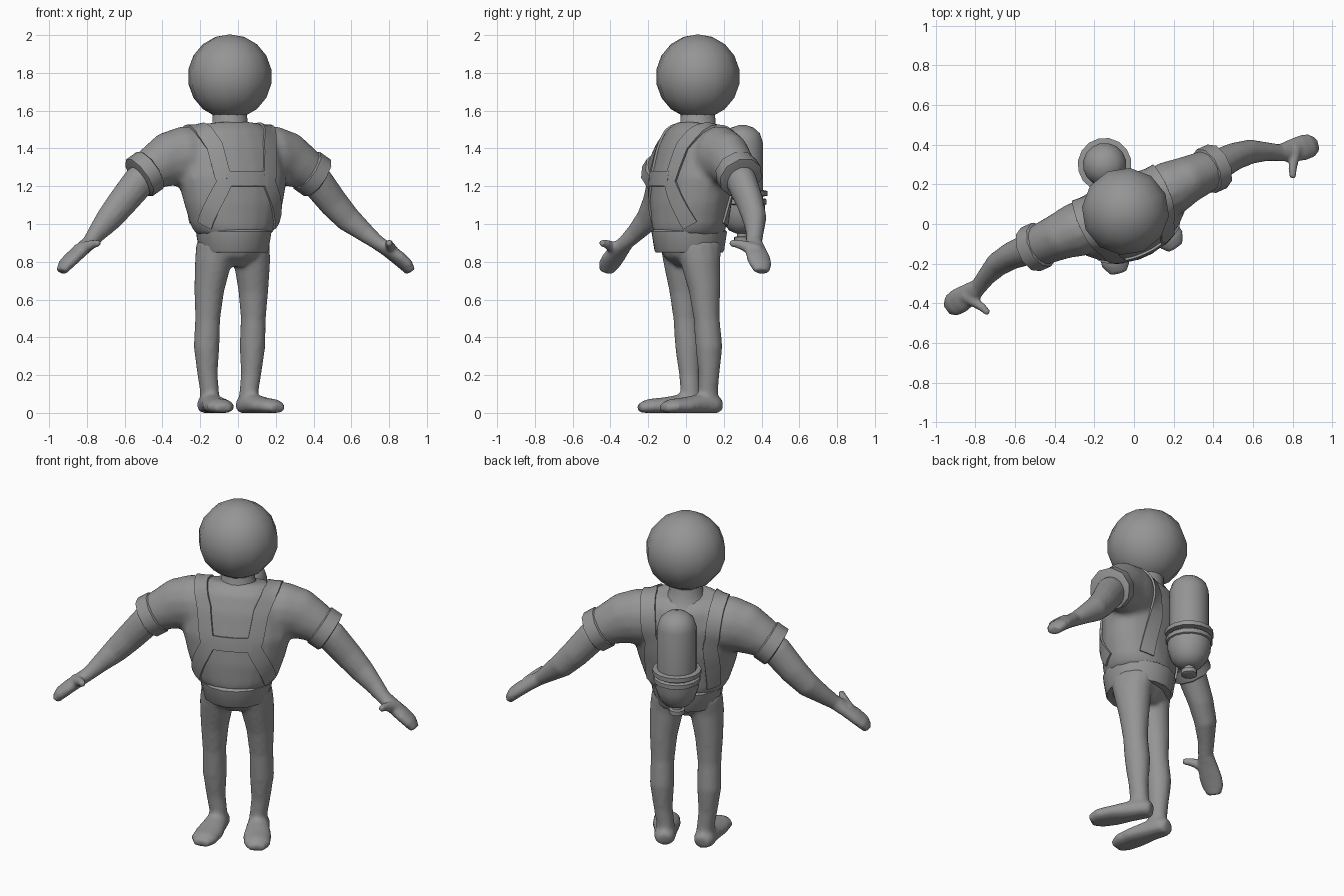
import bpy, bmesh, math
from mathutils import Vector, Matrix
from mathutils.bvhtree import BVHTree

cube = bpy.data.objects.get("Cube")
if cube:
    bpy.data.objects.remove(cube, do_unlink=True)

# The figure is modelled facing -y, then turned and shifted as a whole
FRAME = Matrix.Translation((-0.043, 0.063, 0)) @ Matrix.Rotation(math.radians(24), 4, 'Z')
Y, Z = Vector((0, 1, 0)), Vector((0, 0, 1))

grey = bpy.data.materials.new("plain_grey")
grey.use_nodes = True
grey.diffuse_color = (0.3, 0.3, 0.3, 1)
grey.node_tree.nodes["Principled BSDF"].inputs["Base Color"].default_value = (0.3, 0.3, 0.3, 1)


def add_tube(bm, sections, ref=Y, sides=14, side=1):
    """Loft ellipses (x, y, z, radius across, radius along ref); side=-1 mirrors."""
    centres = [Vector((s[0] * side, s[1], s[2])) for s in sections]
    rings = []
    for i, (c, s) in enumerate(zip(centres, sections)):
        axis = (centres[min(i + 1, len(centres) - 1)] - centres[max(i - 1, 0)]).normalized()
        v = (ref - axis * ref.dot(axis)).normalized()
        u = axis.cross(v)
        ring = []
        for k in range(sides):
            a = math.tau * (k + 0.5) / sides
            p = c + u * math.cos(a) * s[3] + v * math.sin(a) * s[4]
            p.z = max(p.z, 0)
            ring.append(bm.verts.new(p))
        rings.append(ring)
    for r0, r1 in zip(rings, rings[1:]):
        for k in range(sides):
            n = (k + 1) % sides
            bm.faces.new((r0[k], r0[n], r1[n], r1[k]))
    bm.faces.new(rings[0])
    bm.faces.new(rings[-1])


def finish(bm, name, voxel=0, angle=40):
    """Make the object; a voxel size blends its overlapping lofts into one skin."""
    bmesh.ops.recalc_face_normals(bm, faces=bm.faces)
    mesh = bpy.data.meshes.new(name)
    bm.to_mesh(mesh)
    bm.free()
    mesh.materials.append(grey)
    mesh.shade_smooth()
    obj = bpy.data.objects.new(name, mesh)
    bpy.context.collection.objects.link(obj)
    obj.matrix_world = FRAME
    if voxel:
        remesh = obj.modifiers.new("blend", 'REMESH')
        remesh.mode = 'VOXEL'
        remesh.voxel_size = voxel
        remesh.use_smooth_shade = True
        relax = obj.modifiers.new("relax", 'SMOOTH')
        relax.factor = 0.5
        relax.iterations = 5
    else:
        mesh.set_sharp_from_angle(angle=math.radians(angle))
    return obj


def lathe(name, x, y, profile, sides=16, angle=40):
    bm = bmesh.new()
    add_tube(bm, [(x, y, z, r, r) for z, r in profile], sides=sides)
    return finish(bm, name, angle=angle)


# Shirt: torso with both short sleeves
bm = bmesh.new()
add_tube(bm, [(0, -.05, .94, .2, .18), (0, -.05, .99, .235, .19), (0, -.05, 1.1, .272, .195),
              (0, -.035, 1.23, .305, .2), (0, -.01, 1.38, .29, .185),
              (0, 0, 1.48, .24, .15), (0, .01, 1.525, .17, .1)], sides=20)
for s in (1, -1):
    add_tube(bm, [(.12, .01, 1.365, .15, .13), (.26, .015, 1.36, .16, .14), (.35, .02, 1.34, .147, .12),
                  (.43, .02, 1.3, .12, .11), (.505, .02, 1.255, .1, .1)], side=s)
shirt = finish(bm, "shirt", 0.018)

# Waist belt and neck
lathe("belt", 0, -.05, [(.85, .18), (.86, .187), (.96, .203), (.97, .19)])
lathe("neck", 0, 0, [(1.48, .13), (1.53, .095), (1.62, .09)])

# Head
bm = bmesh.new()
bmesh.ops.create_uvsphere(bm, u_segments=12, v_segments=9, radius=.224,
                          matrix=Matrix.Translation((0, 0, 1.78)))
finish(bm, "head", angle=80)

# Arms with hands and thumbs, and sleeve cuffs
for s, label in ((1, "left"), (-1, "right")):
    bm = bmesh.new()
    add_tube(bm, [(.4, .02, 1.31, .085, .085), (.52, .025, 1.22, .088, .08), (.615, .03, 1.11, .08, .07),
                  (.695, .02, 1.025, .07, .062), (.775, -.015, .955, .052, .047),
                  (.83, -.045, .905, .04, .043), (.885, -.06, .865, .037, .058),
                  (.945, -.07, .82, .037, .066), (.985, -.075, .785, .035, .062),
                  (1.012, -.08, .748, .025, .042)], side=s)
    add_tube(bm, [(.91, -.06, .855, .035, .04), (.88, -.11, .88, .026, .03),
                  (.855, -.15, .895, .021, .024), (.84, -.19, .9, .016, .018)], ref=Z, side=s)
    finish(bm, label + "_arm", 0.01)
    bm = bmesh.new()
    add_tube(bm, [(.45, .02, 1.287, .108, .108), (.455, .02, 1.284, .12, .12),
                  (.515, .02, 1.245, .12, .12), (.52, .02, 1.242, .108, .108)], sides=10, side=s)
    finish(bm, label + "_cuff")

# Trousers with hips, legs and feet
bm = bmesh.new()
add_tube(bm, [(0, -.035, .78, .07, .08), (0, -.04, .84, .17, .14), (0, -.05, .92, .18, .165)])
for s in (1, -1):
    add_tube(bm, [(.105, -.04, .9, .09, .13), (.112, -.035, .8, .096, .108), (.128, -.018, .65, .079, .085),
                  (.132, -.008, .5, .066, .07), (.133, .005, .35, .068, .072), (.126, .008, .2, .053, .056),
                  (.115, .008, .12, .05, .054), (.11, .008, .04, .052, .06)], side=s)
    add_tube(bm, [(.105, .08, .035, .04, .04), (.11, .045, .042, .06, .055), (.12, -.04, .045, .066, .055),
                  (.135, -.14, .036, .08, .046), (.15, -.22, .032, .075, .042),
                  (.157, -.272, .025, .045, .025)], ref=Z, side=s)
finish(bm, "legs_and_feet", 0.013)

# Air tank on the back, with its band and outlet
lathe("tank_cylinder", 0, .258, [(1.1, .11), (1.43, .11), (1.48, .094), (1.51, .06), (1.523, .02)])
lathe("tank_bowl", 0, .258, [(.95, .035), (.965, .07), (1.0, .1), (1.06, .12), (1.12, .123), (1.13, .115)])
lathe("tank_lower_band", 0, .258, [(1.1, .12), (1.105, .13), (1.13, .13), (1.135, .12)])
lathe("tank_upper_band", 0, .258, [(1.145, .11), (1.15, .136), (1.175, .136), (1.18, .11)])
lathe("tank_outlet", 0, .258, [(.9, .035), (.905, .045), (.93, .045), (.935, .03), (.96, .03)], sides=10)

# Harness straps laid on the shirt surface
bpy.context.view_layer.update()
surface = BVHTree.FromObject(shirt, bpy.context.evaluated_depsgraph_get())


def strap(name, path, width, steps=5):
    pts = [Vector(p) for p in path]
    guide = [a.lerp(b, i / steps) for a, b in zip(pts, pts[1:]) for i in range(steps)] + [pts[-1]]
    bm, rings = bmesh.new(), []
    for i, p in enumerate(guide):
        run = (guide[min(i + 1, len(guide) - 1)] - guide[max(i - 1, 0)]).normalized()
        loc, nor = surface.find_nearest(p)[:2]
        across = nor.cross(run).normalized() * width / 2
        ring = []
        for sign in (-1, 0, 1):
            edge, n = surface.find_nearest(loc + across * sign)[:2]
            ring.append((edge + n * .012, edge - n * .012))
        rings.append([bm.verts.new(q) for q in [r[0] for r in ring] + [r[1] for r in reversed(ring)]])
    for r0, r1 in zip(rings, rings[1:]):
        for k in range(6):
            n = (k + 1) % 6
            bm.faces.new((r0[k], r0[n], r1[n], r1[k]))
    bm.faces.new(rings[0])
    bm.faces.new(rings[-1])
    finish(bm, name)


for s, label in ((1, "left"), (-1, "right")):
    strap(label + "_strap", [(.225 * s, -.15, .985), (.13 * s, -.22, 1.22), (.165 * s, -.17, 1.42),
                             (.2 * s, -.08, 1.51), (.2 * s, .06, 1.52), (.185 * s, .15, 1.42),
                             (.17 * s, .15, 1.25), (.19 * s, .1, .99)], .085)
strap("chest_strap", [(-.12, -.23, 1.24), (0, -.24, 1.24), (.12, -.23, 1.24)], .08)
